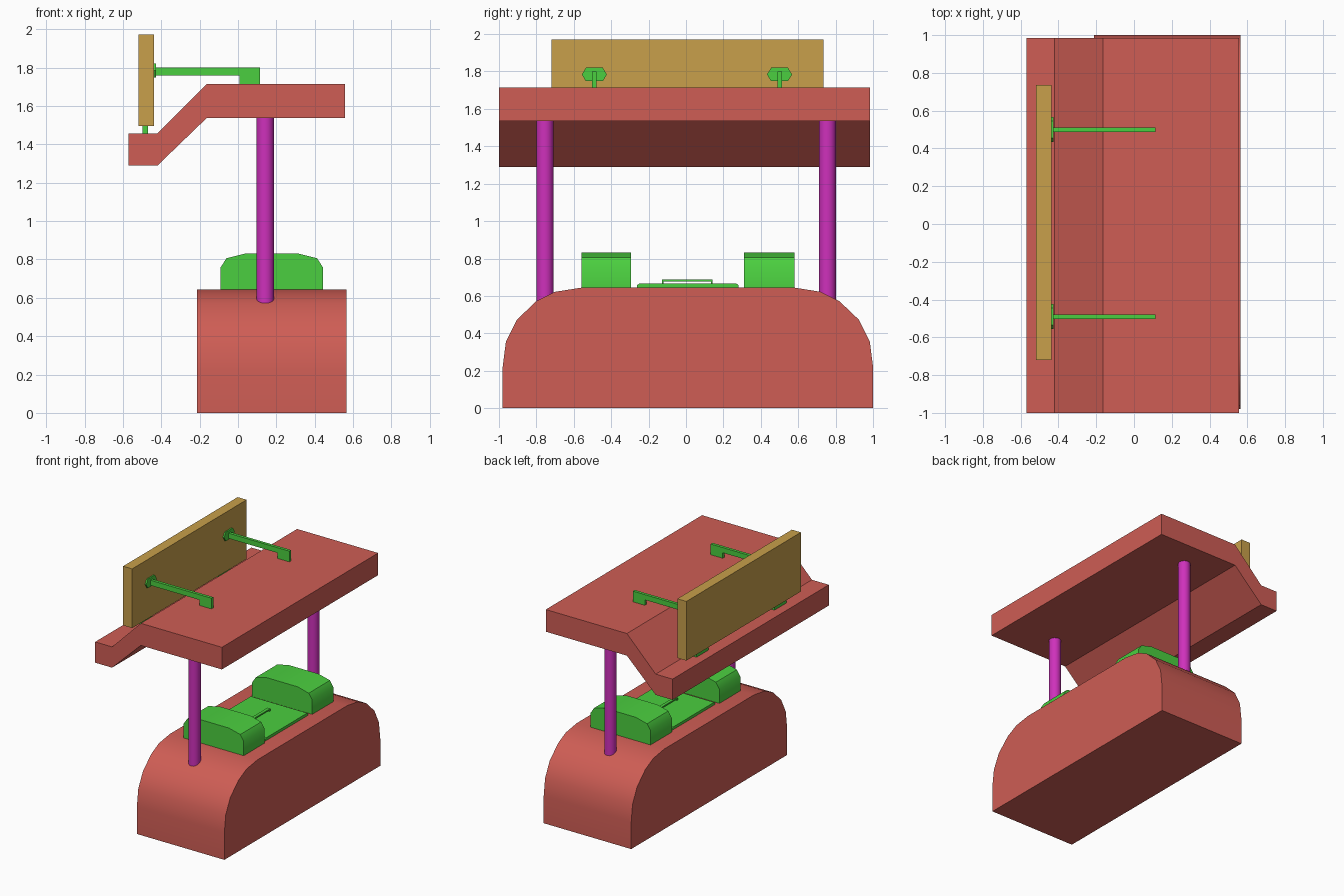
import bpy, bmesh, math
from mathutils import Vector

if "Cube" in bpy.data.objects:
    bpy.data.objects.remove(bpy.data.objects["Cube"])


def material(name, rgb):
    m = bpy.data.materials.new(name)
    m.diffuse_color = (*rgb, 1)
    m.use_nodes = True
    m.node_tree.nodes["Principled BSDF"].inputs["Base Color"].default_value = m.diffuse_color
    return m


RED = material("red_paint", (0.62, 0.11, 0.09))
GREEN = material("green_paint", (0.07, 0.62, 0.05))
PURPLE = material("purple_paint", (0.62, 0.03, 0.50))
TAN = material("tan_board", (0.58, 0.35, 0.07))


def finish(name, bm, mat, smooth=None):
    bmesh.ops.recalc_face_normals(bm, faces=bm.faces)
    me = bpy.data.meshes.new(name)
    bm.to_mesh(me)
    bm.free()
    me.materials.append(mat)
    ob = bpy.data.objects.new(name, me)
    bpy.context.collection.objects.link(ob)
    if smooth:
        bpy.ops.object.select_all(action='DESELECT')
        ob.select_set(True)
        bpy.context.view_layer.objects.active = ob
        bpy.ops.object.shade_smooth_by_angle(angle=math.radians(smooth))
    return ob


def prism(name, profile, axis, lo, hi, mat, smooth=None):
    """Extrude a closed profile along axis: 'x' takes (y, z) points, 'y' takes (x, z)."""
    bm = bmesh.new()
    pts = [(lo, a, b) if axis == 'x' else (a, lo, b) for a, b in profile]
    face = bm.faces.new([bm.verts.new(p) for p in pts])
    ext = bmesh.ops.extrude_face_region(bm, geom=[face])
    move = Vector((hi - lo, 0, 0)) if axis == 'x' else Vector((0, hi - lo, 0))
    bmesh.ops.translate(bm, vec=move, verts=[v for v in ext['geom'] if isinstance(v, bmesh.types.BMVert)])
    return finish(name, bm, mat, smooth)


def box(name, x0, x1, y0, y1, z0, z1, mat):
    return prism(name, [(x0, z0), (x1, z0), (x1, z1), (x0, z1)], 'y', y0, y1, mat)


def mirrored(half, centre):
    return half + [(2 * centre - a, b) for a, b in reversed(half)]


# Counter base with rounded shoulders
base_half = [(-0.98, 0), (-0.98, 0.22), (-0.963, 0.355), (-0.905, 0.472),
             (-0.80, 0.572), (-0.70, 0.622), (-0.56, 0.644)]
prism("counter_base", mirrored(base_half, 0.01), 'x', -0.213, 0.565, RED, 35)

# Stepped roof
prism("roof", [(-0.57, 1.289), (-0.42, 1.289), (-0.164, 1.536), (0.557, 1.536),
               (0.557, 1.714), (-0.164, 1.714), (-0.42, 1.456), (-0.57, 1.456)],
      'y', -1.0, 0.985, RED)

# Two round posts
for side, y in (("front", -0.754), ("back", 0.756)):
    bm = bmesh.new()
    bmesh.ops.create_cone(bm, cap_ends=True, segments=16, radius1=0.046, radius2=0.046, depth=1.03)
    bmesh.ops.translate(bm, vec=(0.142, y, 1.035), verts=bm.verts)
    finish(side + "_post", bm, PURPLE, 35)

# Signboard
box("signboard", -0.518, -0.438, -0.719, 0.735, 1.495, 1.971, TAN)

# Sign brackets: foot, arm hooked down to the roof, six-sided plate
for side, y in (("front", -0.49), ("back", 0.50)):
    box(side + "_sign_foot", -0.497, -0.469, y - 0.075, y + 0.075, 1.45, 1.50, GREEN)
    prism(side + "_sign_arm", [(-0.43, 1.758), (0.008, 1.758), (0.008, 1.712), (0.115, 1.712),
                               (0.115, 1.80), (-0.43, 1.80)], 'y', y - 0.012, y + 0.012, GREEN)
    plate = [(y - 0.067, 1.784), (y - 0.045, 1.748), (y + 0.045, 1.748),
             (y + 0.067, 1.784), (y + 0.045, 1.82), (y - 0.045, 1.82)]
    prism(side + "_sign_plate", plate, 'x', -0.439, -0.427, GREEN)

# Rounded blocks on the counter
block_half = [(-0.091, 0.64), (-0.091, 0.758), (-0.06, 0.806), (0.039, 0.831)]
for side, y0, y1 in (("front", -0.56, -0.294), ("back", 0.31, 0.58)):
    prism(side + "_block", mirrored(block_half, 0.176), 'y', y0, y1, GREEN, 35)

# Lid between the blocks with its pull handle
prism("lid", mirrored([(-0.262, 0.64), (-0.262, 0.657), (-0.25, 0.666)], 0.01), 'x', -0.075, 0.427, GREEN)
handle_half = [(-0.129, 0.66), (-0.129, 0.687)]
handle_inner = [(0.139, 0.66), (0.139, 0.677), (-0.119, 0.677), (-0.119, 0.66)]
prism("lid_handle", mirrored(handle_half, 0.007) [:3] + [(0.143, 0.66)] + handle_inner[1:1] +
      [(0.133, 0.66), (0.133, 0.677), (-0.119, 0.677), (-0.119, 0.66)], 'x', 0.163, 0.188, GREEN)
